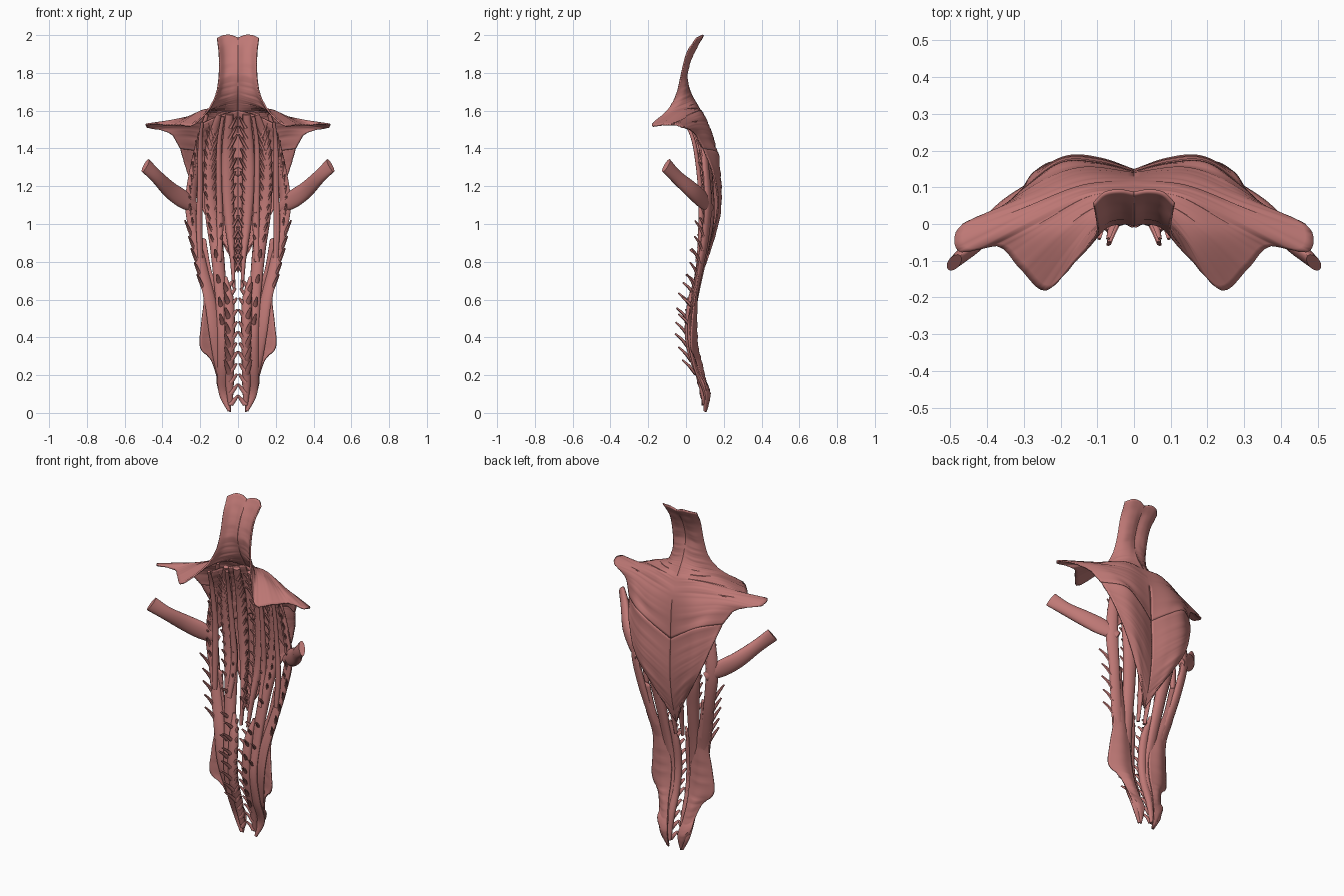
import bpy, bmesh, math, random
from mathutils import Vector

random.seed(4)
mat = bpy.data.materials.new("muscle_red")
mat.diffuse_color = (0.52, 0.19, 0.18, 1)


def spline(pts, t):
    """Catmull-Rom point, t in 0..1, any number of components."""
    n = len(pts) - 1
    i = min(int(t * n), n - 1)
    u = t * n - i
    def get(k):
        if k < 0:
            return [2 * a - b for a, b in zip(pts[0], pts[1])]
        if k > n:
            return [2 * a - b for a, b in zip(pts[n], pts[n - 1])]
        return pts[k]
    return [0.5 * (2 * b + (c - a) * u + (2 * a - 5 * b + 4 * c - d) * u * u
                   + (3 * b - a - 3 * c + d) * u ** 3)
            for a, b, c, d in zip(get(i - 1), get(i), get(i + 1), get(i + 2))]


def finish(name, bm, thick=0):
    bmesh.ops.recalc_face_normals(bm, faces=bm.faces)
    me = bpy.data.meshes.new(name)
    bm.to_mesh(me)
    bm.free()
    ob = bpy.data.objects.new(name, me)
    bpy.context.collection.objects.link(ob)
    me.materials.append(mat)
    if thick:
        s = ob.modifiers.new("thickness", 'SOLIDIFY')
        s.thickness, s.offset = thick, 0
    m = ob.modifiers.new("mirror", 'MIRROR')
    m.merge_threshold = 0.0005
    bpy.context.view_layer.objects.active = ob
    ob.select_set(True)
    bpy.ops.object.shade_smooth_by_angle(angle=math.radians(50))
    ob.select_set(False)
    return ob


def sheet(name, rows, nu, nv, thick=0.008, fibre=0.002):
    """Thin muscle sheet lofted through rows, with ridges along the fibres."""
    bm = bmesh.new()
    grid = []
    for j in range(nv + 1):
        ridge = random.uniform(-fibre, fibre)
        line = []
        for i in range(nu + 1):
            u = i / nu
            p = spline([spline(r, u) for r in rows], j / nv)
            p[1] += ridge * math.sin(math.pi * u)
            p[2] += ridge * u
            line.append(bm.verts.new(p))
        grid.append(line)
    for a, b in zip(grid, grid[1:]):
        for i in range(nu):
            bm.faces.new((a[i], a[i + 1], b[i + 1], b[i]))
    return finish(name, bm, thick)


def add_tube(bm, pts, steps, sides=10):
    """Flattened tube; points are x, y, z, half width, half depth."""
    rings = []
    for k in range(steps + 1):
        t = k / steps
        p = spline(pts, t)
        e = 0.01
        tan = Vector(spline(pts, min(1, t + e))[:3]) - Vector(spline(pts, max(0, t - e))[:3])
        tan.normalize()
        out = Vector((p[0] * 2.2, 1, 0))
        wide = tan.cross(out).normalized()
        deep = wide.cross(tan).normalized()
        c = Vector(p[:3])
        w, d = max(p[3], 0.001), max(p[4], 0.001)
        rings.append([bm.verts.new(c + wide * w * math.cos(a) + deep * d * math.sin(a))
                      for a in (2 * math.pi * s / sides for s in range(sides))])
    for a, b in zip(rings, rings[1:]):
        for s in range(sides):
            q = (s + 1) % sides
            bm.faces.new((a[s], a[q], b[q], b[s]))
    bm.faces.new(rings[0])
    bm.faces.new(rings[-1][::-1])


def tube(name, pts, steps=36, sides=12):
    bm = bmesh.new()
    add_tube(bm, pts, steps, sides)
    return finish(name, bm)


def slips(name, path, t0, t1, count, offset, w=0.011, inset=0.0):
    """Row of small tapering tendons leaving a column upward."""
    bm = bmesh.new()
    for k in range(count):
        p = spline(path, t0 + (t1 - t0) * k / (count - 1))
        b = Vector((p[0] + inset, p[1] - p[4] * 0.4, p[2] - 0.03))
        o = Vector(offset) * random.uniform(0.85, 1.15)
        m = b + o * 0.55 + Vector((0, 0.006, 0))
        e = b + o
        add_tube(bm, [(*b, w, 0.008), (*m, w * 0.8, 0.007), (*e, w * 0.45, 0.004)], 6, 6)
    return finish(name, bm)


# Large superficial back sheet, neck to shoulder to mid spine
sheet("trapezius", [
    [(0, .085, 1.985), (.04, .092, 2), (.08, .085, 1.998), (.11, .055, 1.985)],
    [(0, .03, 1.9), (.035, .038, 1.9), (.07, .03, 1.9), (.1, .003, 1.9)],
    [(0, 0, 1.8), (.035, .005, 1.8), (.07, -.002, 1.79), (.1, -.025, 1.79)],
    [(0, .012, 1.73), (.045, .01, 1.72), (.085, -.01, 1.71), (.115, -.05, 1.69)],
    [(0, .03, 1.68), (.065, .015, 1.66), (.12, -.03, 1.64), (.16, -.1, 1.6)],
    [(0, .05, 1.645), (.085, .025, 1.63), (.16, -.06, 1.6), (.24, -.18, 1.525)],
    [(0, .07, 1.61), (.1, .045, 1.61), (.2, -.02, 1.595), (.31, -.12, 1.525)],
    [(0, .085, 1.585), (.12, .07, 1.6), (.25, 0, 1.57), (.37, -.06, 1.525)],
    [(0, .1, 1.55), (.14, .085, 1.58), (.3, .015, 1.555), (.475, -.075, 1.53)],
    [(0, .12, 1.5), (.14, .11, 1.53), (.3, .05, 1.53), (.475, -.01, 1.51)],
    [(0, .135, 1.4), (.14, .145, 1.45), (.25, .105, 1.48), (.36, .045, 1.48)],
    [(0, .14, 1.25), (.1, .165, 1.32), (.2, .165, 1.38), (.305, .09, 1.4)],
], 24, 100)
sheet("trapezius_lower", [
    [(0, .14, 1.25), (.1, .165, 1.32), (.2, .165, 1.38), (.305, .09, 1.4)],
    [(0, .145, 1.05), (.09, .175, 1.13), (.18, .182, 1.2), (.27, .14, 1.28)],
    [(0, .125, .88), (.06, .15, .95), (.13, .175, 1.03), (.2, .168, 1.1)],
    [(0, .085, .74), (.015, .095, .77), (.035, .11, .81), (.055, .125, .86)],
], 20, 40)

# Deep sheet from spine to shoulder blade
sheet("rhomboid", [
    [(0, .075, 1.6), (.06, .055, 1.585), (.13, .04, 1.56), (.19, .03, 1.53)],
    [(0, .11, 1.48), (.08, .11, 1.44), (.16, .1, 1.4), (.24, .085, 1.35)],
    [(0, .125, 1.3), (.08, .135, 1.25), (.16, .14, 1.2), (.25, .125, 1.12)],
], 14, 36)

# Arm muscle reaching sideways and forward
tube("teres_major", [(.22, .13, 1.08, .025, .018), (.29, .085, 1.13, .048, .022),
                     (.36, .03, 1.18, .046, .026), (.43, -.05, 1.25, .038, .024),
                     (.49, -.105, 1.31, .042, .016)], 24, 16)

# Long vertical columns beside the spine
longi = [(.1, .03, 1.58, .014, .012), (.135, .085, 1.45, .03, .016), (.15, .115, 1.25, .034, .02),
         (.135, .125, 1.05, .04, .025), (.11, .09, .85, .036, .026), (.088, .045, .6, .032, .018),
         (.075, .025, .42, .034, .018), (.075, .055, .25, .034, .018), (.075, .105, .11, .028, .014),
         (.047, .1, .01, .008, .008)]
ilio = [(.165, .05, 1.58, .01, .01), (.2, .085, 1.45, .018, .014), (.232, .105, 1.28, .028, .016),
        (.25, .115, 1.1, .034, .018), (.222, .1, .92, .03, .018), (.185, .07, .75, .03, .016),
        (.145, .04, .58, .032, .014), (.12, .035, .42, .034, .012), (.095, .07, .25, .028, .014),
        (.06, .115, .1, .016, .01)]
spin = [(.045, .05, 1.58, .02, .014), (.055, .105, 1.4, .03, .018), (.055, .125, 1.2, .032, .02),
        (.045, .125, 1.0, .026, .022), (.03, .09, .82, .014, .018), (.022, .06, .66, .008, .012)]
multi = [(.065, .06, .72, .008, .01), (.048, .03, .6, .026, .02), (.045, .015, .45, .028, .022),
         (.045, .03, .32, .026, .022), (.045, .075, .18, .024, .018), (.04, .1, .04, .012, .01)]
tube("longissimus", longi, 60)
tube("iliocostalis", ilio, 60)
tube("spinalis", spin, 40)
tube("multifidus", multi, 40)
tube("neck_strand", [(.19, .0, 1.54, .008, .008), (.2, .045, 1.42, .013, .01),
                     (.2, .075, 1.2, .016, .012), (.205, .08, 1.0, .018, .014),
                     (.2, .07, .82, .014, .012)], 40)
tube("inner_strand", [(.08, .01, 1.57, .01, .008), (.1, .06, 1.42, .013, .01),
                      (.1, .09, 1.2, .016, .012), (.095, .1, 1.0, .018, .014),
                      (.1, .06, .8, .014, .012)], 40)

# Broad lumbar sheet with its flared lower corner
sheet("lumbar_sheet", [
    [(.17, .095, .92), (.2, .1, .93), (.235, .095, .94)],
    [(.14, .075, .75), (.175, .08, .75), (.212, .065, .75)],
    [(.09, .05, .62), (.135, .06, .62), (.182, .045, .61)],
    [(.065, .045, .48), (.13, .055, .48), (.193, .03, .48)],
    [(.06, .055, .36), (.13, .06, .35), (.2, .025, .35)],
    [(.06, .075, .27), (.1, .08, .27), (.145, .05, .285)],
    [(.05, .1, .18), (.08, .1, .18), (.115, .08, .2)],
    [(.035, .125, .1), (.07, .125, .1), (.108, .105, .14)],
    [(.038, .105, .005), (.042, .105, .008), (.048, .1, .015)],
], 12, 60)

# Tendon slips along the columns
slips("longissimus_slips", longi, .08, .42, 12, (.03, -.025, .075))
slips("longissimus_inner_slips", longi, .1, .42, 11, (-.035, -.02, .075))
slips("iliocostalis_slips", ilio, .12, .4, 9, (.008, -.03, .08))
slips("iliocostalis_rib_slips", ilio, .42, .6, 5, (.035, -.045, .08), inset=.012)
slips("spinalis_slips", spin, .05, .85, 14, (-.04, -.02, .07), inset=-.005)
slips("lumbar_slips", multi, .1, .72, 7, (.022, -.06, .065), w=.014)
slips("sacral_slips", multi, .05, .95, 12, (-.035, -.012, .045), w=.013, inset=-.004)
slips("upper_lumbar_slips", longi, .45, .62, 4, (.015, -.06, .06), w=.013)
